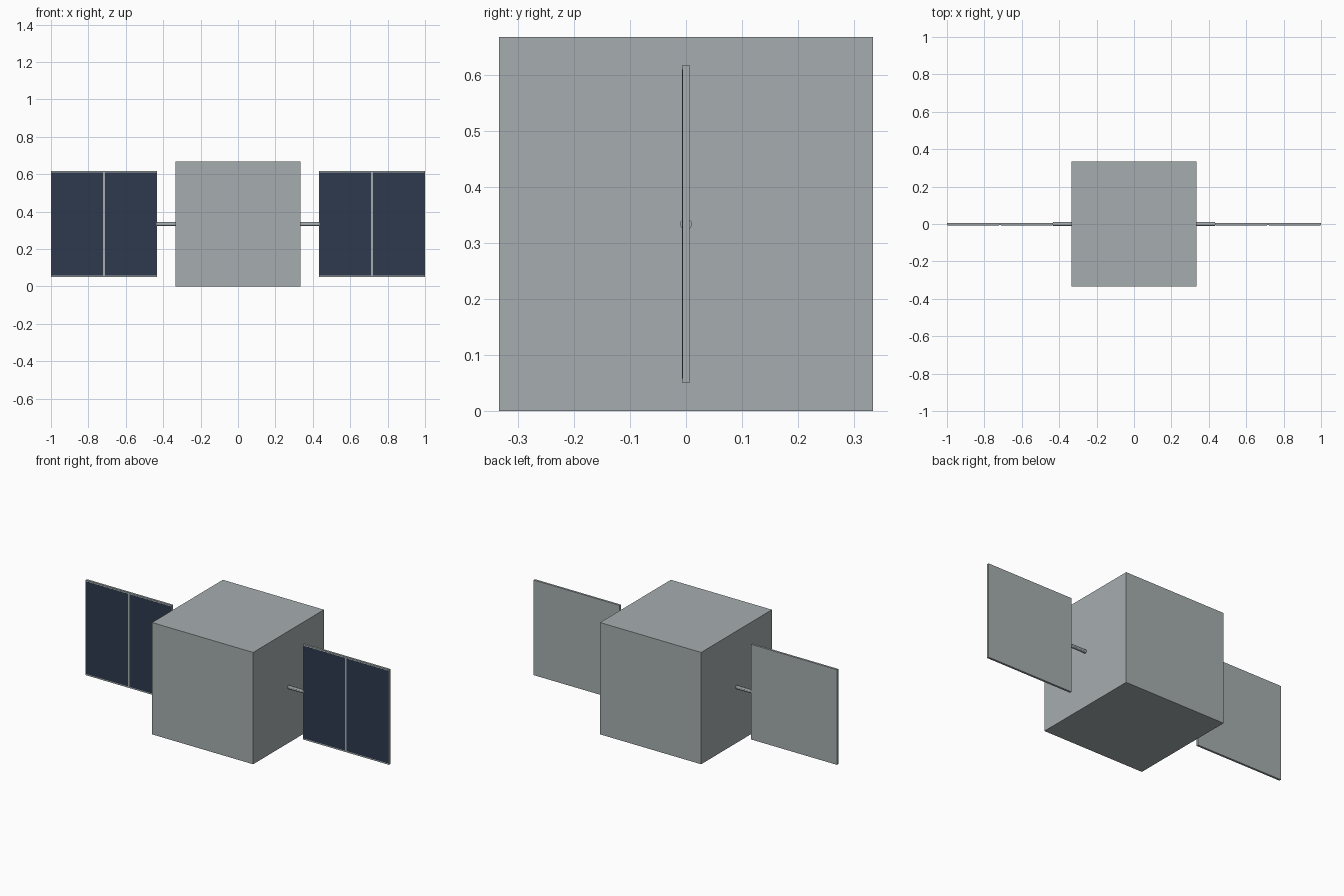
import bpy
import math
from mathutils import Matrix

cube = bpy.data.objects.get("Cube")
if cube:
    bpy.data.objects.remove(cube, do_unlink=True)


def make_material(name, rgb):
    mat = bpy.data.materials.new(name)
    mat.use_nodes = True
    color = (*rgb, 1.0)
    mat.diffuse_color = color
    mat.node_tree.nodes["Principled BSDF"].inputs["Base Color"].default_value = color
    return mat


def box(name, low, high, mat):
    center = [(a + b) / 2 for a, b in zip(low, high)]
    bpy.ops.mesh.primitive_cube_add(size=1, location=center)
    obj = bpy.context.object
    obj.name = name
    obj.data.transform(Matrix.Diagonal([b - a for a, b in zip(low, high)] + [1]))
    obj.data.materials.append(mat)
    return obj


grey = make_material("satin grey metal", (0.38, 0.42, 0.43))
navy = make_material("navy solar cell", (0.026, 0.042, 0.076))

HALF = 1 / 3          # body half width
MID = HALF            # height of the wing axis
INNER, OUTER = 0.433, 1.0
PANEL_H = (OUTER - INNER) / 2
THICK = 0.0063
EDGE, TOP_EDGE, GAP = 0.004, 0.008, 0.005

# Body
box("body", (-HALF, -HALF, 0), (HALF, HALF, 2 * HALF), grey)

for side, sign in (("left", 1), ("right", -1)):
    def span(a, b):
        return sorted((sign * a, sign * b))

    # Boom joining the body to the panel
    bpy.ops.mesh.primitive_cylinder_add(
        vertices=12, radius=0.0105, depth=INNER - HALF + 0.002,
        location=(sign * (HALF + INNER) / 2, 0, MID),
        rotation=(0, math.pi / 2, 0))
    boom = bpy.context.object
    boom.name = side + "_boom"
    boom.data.materials.append(grey)
    bpy.ops.object.shade_smooth_by_angle()

    # Panel backing
    x0, x1 = span(INNER, OUTER)
    box(side + "_panel", (x0, -THICK, MID - PANEL_H), (x1, THICK, MID + PANEL_H), grey)

    # Two thin solar cells on the front face
    middle = (INNER + OUTER) / 2
    cells = (("inner", INNER + EDGE, middle - GAP), ("outer", middle + GAP, OUTER - EDGE))
    for label, a, b in cells:
        x0, x1 = span(a, b)
        box(f"{side}_{label}_cell",
            (x0, -THICK - 0.0006, MID - PANEL_H + TOP_EDGE),
            (x1, -THICK + 0.001, MID + PANEL_H - TOP_EDGE), navy)
